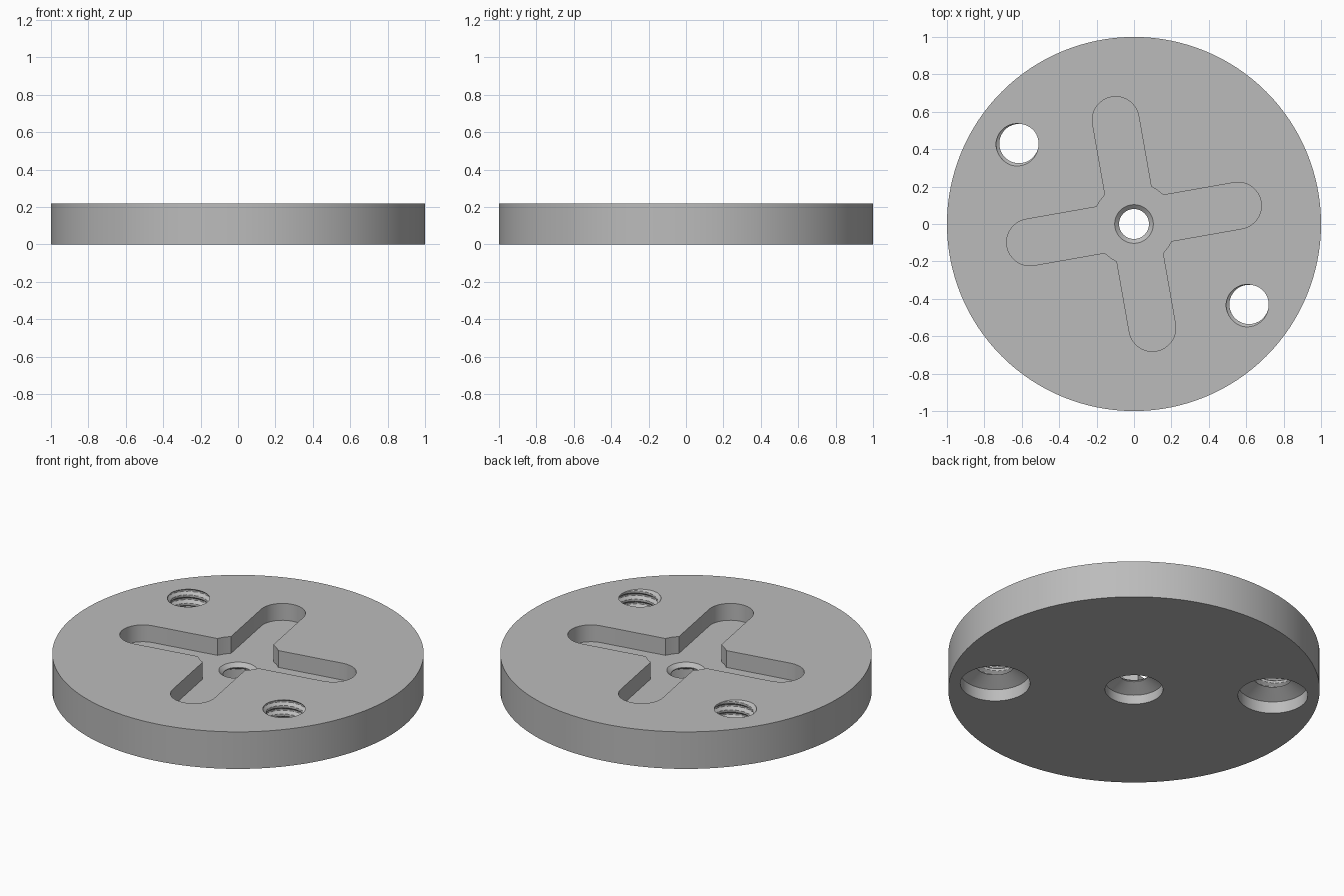
import bpy, bmesh
from math import sin, cos, pi, radians, sqrt, asin, floor

HEIGHT = 0.22
FLOOR = 0.12          # floor of the cross recess
TWIST = radians(10)   # rotation of the cross
PITCH = 0.05          # screw thread

if "Cube" in bpy.data.objects:
    bpy.data.objects.remove(bpy.data.objects["Cube"])

gray = bpy.data.materials.new("plain gray")
gray.use_nodes = True
color = (0.5, 0.5, 0.5, 1)
gray.diffuse_color = color
gray.node_tree.nodes["Principled BSDF"].inputs["Base Color"].default_value = color


def stack(name, rings):
    """Solid made by joining equal-sized rings from bottom to top."""
    bm = bmesh.new()
    rows = [[bm.verts.new(p) for p in ring] for ring in rings]
    n = len(rows[0])
    for low, high in zip(rows, rows[1:]):
        for i in range(n):
            j = (i + 1) % n
            bm.faces.new((low[i], low[j], high[j], high[i]))
    bm.faces.new(rows[0][::-1])
    bm.faces.new(rows[-1])
    bmesh.ops.recalc_face_normals(bm, faces=bm.faces)
    mesh = bpy.data.meshes.new(name)
    bm.to_mesh(mesh)
    bm.free()
    mesh.materials.append(gray)
    obj = bpy.data.objects.new(name, mesh)
    bpy.context.collection.objects.link(obj)
    return obj


def lathe(name, levels, radius, center=(0, 0), n=64):
    """Turned solid; radius is a function of level index, height and angle."""
    rings = []
    for k, z in enumerate(levels):
        ring = []
        for i in range(n):
            a = 2 * pi * i / n
            r = radius(k, z, a)
            ring.append((center[0] + r * cos(a), center[1] + r * sin(a), z))
        rings.append(ring)
    return stack(name, rings)


def profile_lathe(name, profile, n=64):
    return lathe(name, [z for r, z in profile], lambda k, z, a: profile[k][0], n=n)


def cross_outline(half=0.125, reach=0.565, hub=0.22, steps=16):
    """Four round-ended slots joined by a round hub."""
    points = []
    root = sqrt(hub * hub - half * half)
    for arm in range(4):
        local = [(root, -half)]
        for s in range(steps + 1):
            a = -pi / 2 + pi * s / steps
            local.append((reach + half * cos(a), half * sin(a)))
        local.append((root, half))
        local.append((hub * cos(pi / 4), hub * sin(pi / 4)))
        t = TWIST + arm * pi / 2
        points += [(x * cos(t) - y * sin(t), x * sin(t) + y * cos(t)) for x, y in local]
    return points


# Disc body
disc = profile_lathe("disc", [(1, 0), (1, HEIGHT)], n=128)

# Cross recess in the top
outline = cross_outline()
cutters = [stack("cross_cutter", [[(x, y, z) for x, y in outline] for z in (FLOOR, 0.3)])]

# Centre hole, countersunk above and recessed below
cutters.append(profile_lathe("center_hole_cutter", [
    (0.156, -0.05), (0.156, 0.055), (0.08, 0.095), (0.08, 0.1), (0.115, 0.13)]))

# Two threaded holes with recessed, coned undersides
bottom = [(0.188, -0.05), (0.188, 0.07), (0.105, 0.115)]
steps = 50
levels = [z for r, z in bottom] + [0.117 + 0.12 * i / steps for i in range(steps + 1)]


def threaded(k, z, a):
    if k < len(bottom):
        return bottom[k][0]
    turn = (z - HEIGHT) / PITCH - (a - radians(215)) / (2 * pi)
    distance = abs(turn - floor(turn + 0.5))    # 0 at groove, 0.5 at crest
    return 0.105 + 0.018 * min(1, max(0, (0.36 - distance) / 0.26))


for side, s in (("right", -1), ("left", 1)):
    cutters.append(lathe(side + "_hole_cutter", levels, threaded, (0.615 * s, -0.43 * s)))

# Cut the recesses, then discard the cutters
bpy.context.view_layer.objects.active = disc
for cutter in cutters:
    cutter.hide_render = True
    mod = disc.modifiers.new(cutter.name, "BOOLEAN")
    mod.operation = "DIFFERENCE"
    mod.solver = "EXACT"
    mod.object = cutter
    bpy.ops.object.modifier_apply(modifier=mod.name)
    bpy.data.objects.remove(cutter)

bpy.ops.object.select_all(action="DESELECT")
disc.select_set(True)
bpy.ops.object.shade_smooth_by_angle(angle=radians(25))
